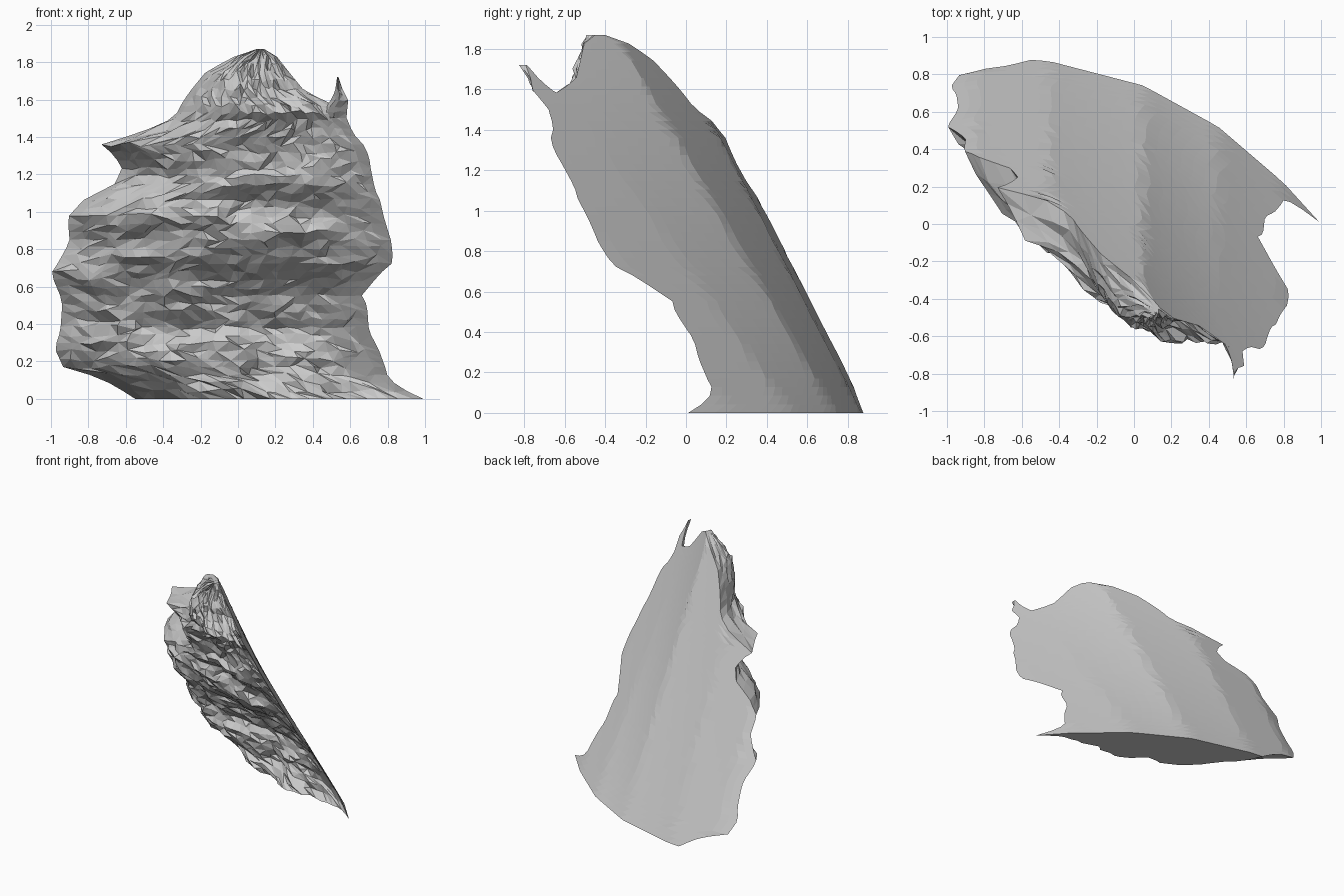
import bpy, bmesh, random
from mathutils import Vector, noise

if "Cube" in bpy.data.objects:
    bpy.data.objects.remove(bpy.data.objects["Cube"])

random.seed(4)

def lerp(pts, v, k=1):
    """Piecewise-linear lookup of column k in a list of tuples."""
    if v <= pts[0][0]:
        return pts[0][k]
    for a, b in zip(pts, pts[1:]):
        if v <= b[0]:
            t = (v - a[0]) / (b[0] - a[0])
            return a[k] + (b[k] - a[k]) * t
    return pts[-1][k]

# Cliff outline seen from the front: z, left x, right x
OUTLINE = [(0, -.55, .99), (.03, -.60, .93), (.06, -.64, .86), (.12, -.76, .80),
           (.16, -.93, .79), (.27, -.98, .75), (.36, -.95, .70), (.5, -.94, .69),
           (.55, -.95, .66), (.67, -1, .76), (.73, -.96, .83), (.84, -.9, .82),
           (.97, -.91, .78), (1.06, -.83, .76), (1.1, -.76, .74), (1.13, -.67, .73),
           (1.23, -.62, .71), (1.3, -.66, .70), (1.36, -.73, .67), (1.4, -.6, .63),
           (1.47, -.4, .59), (1.52, -.33, .58), (1.58, -.3, .5), (1.64, -.26, .36),
           (1.75, -.17, .27), (1.84, 0, .2), (1.87, .1, .14)]
SPIKE = [(1.5, .42, .58), (1.56, .46, .585), (1.6, .5, .59), (1.65, .52, .56), (1.72, .53, .537)]
# Leaning ruled back: y at the ground and lean per unit height, both along x
BACK = [(-1, .87, -.52), (-.85, .9, -.51), (-.45, .87, -.515), (.05, .74, -.58),
        (.45, .52, -.71), (.8, .22, -.75), (1, 0, -.76)]
# Greatest thickness at each height (undercut low, lip high)
THICK = [(0, .44), (.12, .42), (.35, .33), (.5, .32), (.62, .38), (.75, .44), (.95, .49),
         (1.2, .45), (1.46, .39), (1.54, .45), (1.65, .35), (1.75, .24), (1.87, .04)]

def back_y(x, z):
    return lerp(BACK, x, 1) + lerp(BACK, x, 2) * z

def swell(u):
    return u ** .9 * (1 - u) ** 1.5 / .204

def rough(x, z):
    """Layered ledges plus blocky lumps."""
    ledge = noise.noise(Vector((x * 1.3, z * 9, 3.1))) * .06
    lump = noise.noise(Vector((x * 4.5, z * 5, 8.7))) * .07
    return ledge + lump + random.uniform(-.016, .016)

def slab(name, outline, rows, cols, scale):
    bm = bmesh.new()
    z0, z1 = outline[0][0], outline[-1][0]
    front, back = [], []
    for r in range(rows + 1):
        z = z0 + (z1 - z0) * r / rows
        xl, xr = lerp(outline, z, 1), lerp(outline, z, 2)
        f, b = [], []
        for c in range(cols + 1):
            u = c / cols
            x = xl + (xr - xl) * u
            y = back_y(x, z)
            v = bm.verts.new((x, y, z))
            b.append(v)
            if c in (0, cols):
                f.append(v)
                continue
            e = swell(u)
            t = max(.012, scale * (lerp(THICK, z) * e + rough(x, z) * min(1, e * 1.8)))
            inner = 0 < r < rows
            dx = random.uniform(-.3, .3) * (xr - xl) / cols
            dz = random.uniform(-.3, .3) * (z1 - z0) / rows if inner else 0
            f.append(bm.verts.new((x + dx, back_y(x + dx, z + dz) - t, z + dz)))
        front.append(f)
        back.append(b)
    # front rock face and smooth back
    for r in range(rows):
        for c in range(cols):
            f, g = front[r], front[r + 1]
            q = (f[c], f[c + 1], g[c + 1], g[c])
            if random.random() < .5:
                bm.faces.new((q[0], q[1], q[2]))
                bm.faces.new((q[0], q[2], q[3]))
            else:
                bm.faces.new((q[0], q[1], q[3]))
                bm.faces.new((q[1], q[2], q[3]))
            f, g = back[r], back[r + 1]
            bm.faces.new((f[c], g[c], g[c + 1], f[c + 1]))
    # flat ground face and narrow crest
    for r in (0, rows):
        f, b = front[r], back[r]
        for c in range(cols):
            bm.faces.new(list(dict.fromkeys((f[c], b[c], b[c + 1], f[c + 1]))))
    bmesh.ops.recalc_face_normals(bm, faces=bm.faces)
    me = bpy.data.meshes.new(name)
    bm.to_mesh(me)
    bm.free()
    ob = bpy.data.objects.new(name, me)
    bpy.context.collection.objects.link(ob)
    return ob

slab("cliff_rock", OUTLINE, 44, 26, 1)
slab("side_spike", SPIKE, 7, 4, .12)
